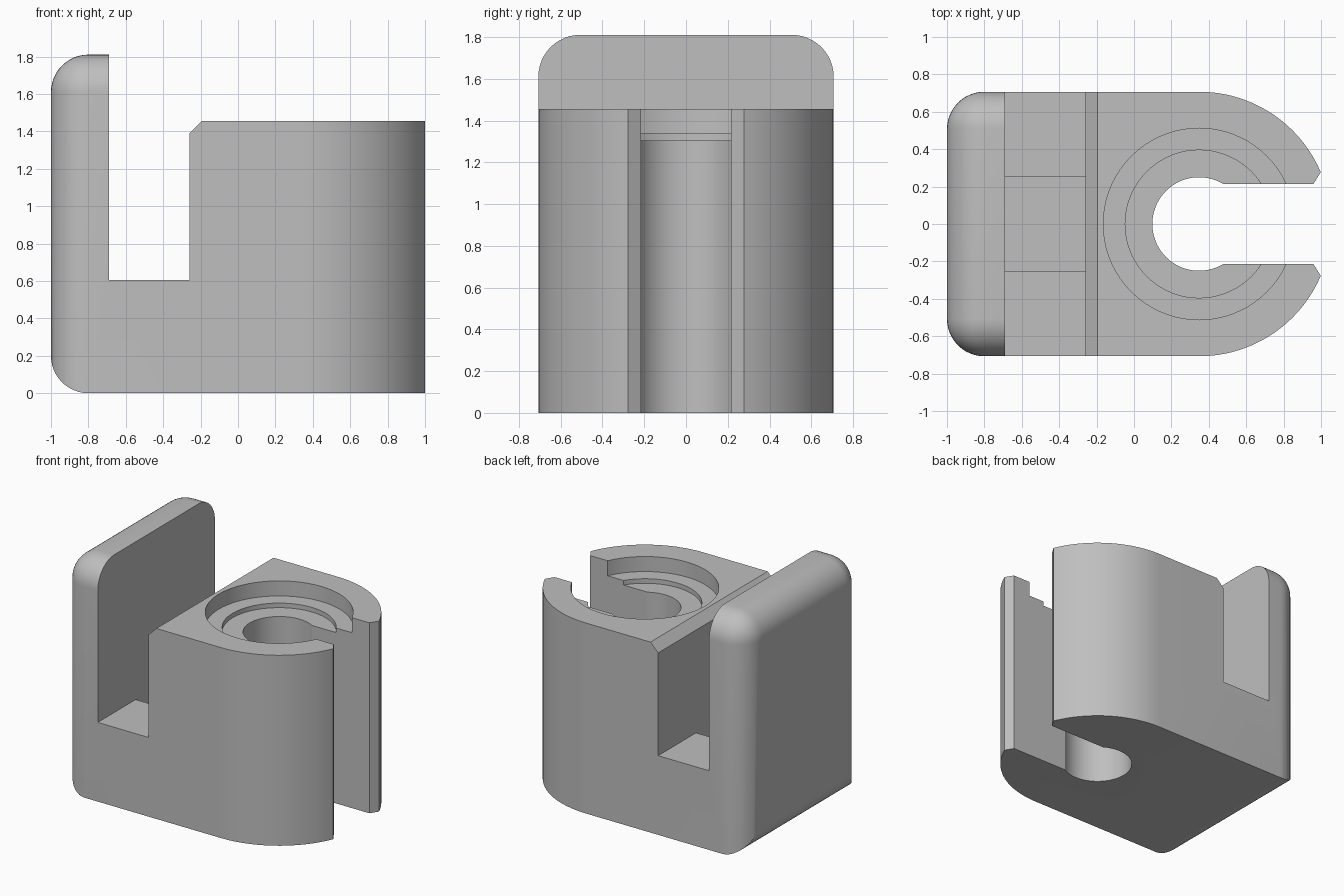
import bpy, bmesh
from math import sin, cos, asin, pi, radians

cube = bpy.data.objects.get("Cube")
if cube:
    bpy.data.objects.remove(cube, do_unlink=True)

grey = bpy.data.materials.new("plain grey")
grey.use_nodes = True
COLOUR = (0.52, 0.52, 0.52, 1)
grey.diffuse_color = COLOUR
grey.node_tree.nodes["Principled BSDF"].inputs["Base Color"].default_value = COLOUR

HALF = 0.707           # half width, also the nose radius
WALL_X, BODY_X = -0.69, -0.26
BODY_TOP, WALL_TOP, SLOT_Z = 1.455, 1.81, 0.605
CX = 0.348             # centre of the bore
FILLET = 0.2


def finish(name, bm):
    bmesh.ops.recalc_face_normals(bm, faces=bm.faces)
    mesh = bpy.data.meshes.new(name)
    bm.to_mesh(mesh)
    bm.free()
    mesh.materials.append(grey)
    obj = bpy.data.objects.new(name, mesh)
    bpy.context.collection.objects.link(obj)
    return obj


def box_mesh(x0, x1, y0, y1, z0, z1):
    bm = bmesh.new()
    bmesh.ops.create_cube(bm, size=1)
    for v in bm.verts:
        v.co = (x1 if v.co.x > 0 else x0, y1 if v.co.y > 0 else y0, z1 if v.co.z > 0 else z0)
    return bm


def prism(name, points, direction):
    bm = bmesh.new()
    face = bm.faces.new([bm.verts.new(p) for p in points])
    grown = bmesh.ops.extrude_face_region(bm, geom=[face])
    verts = [g for g in grown["geom"] if isinstance(g, bmesh.types.BMVert)]
    bmesh.ops.translate(bm, verts=verts, vec=direction)
    return finish(name, bm)


def arc(cx, cy, r, a0, a1, n):
    steps = [a0 + (a1 - a0) * i / n for i in range(n + 1)]
    return [(cx + r * cos(a), cy + r * sin(a)) for a in steps]


def combine(target, cutter, operation):
    mod = target.modifiers.new("cut", 'BOOLEAN')
    mod.operation, mod.solver, mod.object = operation, 'EXACT', cutter
    bpy.context.view_layer.objects.active = target
    bpy.ops.object.modifier_apply(modifier=mod.name)
    bpy.data.objects.remove(cutter, do_unlink=True)


# Block with rounded back corners and top edges
bm = box_mesh(-1, 1.2, -HALF, HALF, -0.3, WALL_TOP)
rounded = []
for e in bm.edges:
    mid = (e.verts[0].co + e.verts[1].co) / 2
    back = mid.x < -0.99
    top = mid.z > WALL_TOP - 0.01
    side = abs(mid.y) > HALF - 0.01
    if (back and top) or (back and side) or (top and side):
        rounded.append(e)
bmesh.ops.bevel(bm, geom=rounded, offset=FILLET, segments=12, profile=0.5, affect='EDGES')
holder = finish("bracket_body", bm)

# Side profile: rounded lower back edge, tall wall, channel and chamfered body
side = [(1.4, 0)] + arc(FILLET - 1, FILLET, FILLET, -pi / 2, -pi, 12)
side += [(-1.2, FILLET), (-1.2, 2), (WALL_X, 2), (WALL_X, SLOT_Z), (BODY_X, SLOT_Z),
         (BODY_X, BODY_TOP - 0.065), (BODY_X + 0.065, BODY_TOP), (1.4, BODY_TOP)]
combine(holder, prism("side_profile", [(x, -1, z) for x, z in side], (0, 2, 0)), 'INTERSECT')

# Plan outline: round nose with an open keyhole slot
GAP, HOLE = 0.215, 0.25
tip, mouth = asin(0.277 / HALF), asin(GAP / HOLE)
plan = [(-1.2, 0.9), (-1.2, -0.9), (CX, -0.9)]
plan += arc(CX, 0, HALF, -pi / 2, -tip, 24) + [(0.96, -GAP)]
plan += arc(CX, 0, HOLE, -mouth, mouth - 2 * pi, 48) + [(0.96, GAP)]
plan += arc(CX, 0, HALF, tip, pi / 2, 24) + [(CX, 0.9)]
combine(holder, prism("plan_outline", [(x, y, -1) for x, y in plan], (0, 0, 4)), 'INTERSECT')

# Stepped counterbore around the hole
for radius, floor in ((0.512, 1.34), (0.395, 1.305)):
    ring = arc(CX, 0, radius, 0, 2 * pi, 72)[:-1]
    combine(holder, prism("counterbore", [(x, y, floor) for x, y in ring], (0, 0, 1)), 'DIFFERENCE')

# Pocket sunk in the channel floor
pocket = finish("pocket", box_mesh(WALL_X, BODY_X, -0.25, 0.25, 0.3, SLOT_Z + 0.1))
combine(holder, pocket, 'DIFFERENCE')

# Smooth curved faces, crisp edges
bpy.ops.object.select_all(action='DESELECT')
holder.select_set(True)
bpy.context.view_layer.objects.active = holder
bpy.ops.object.shade_smooth_by_angle(angle=radians(25))
